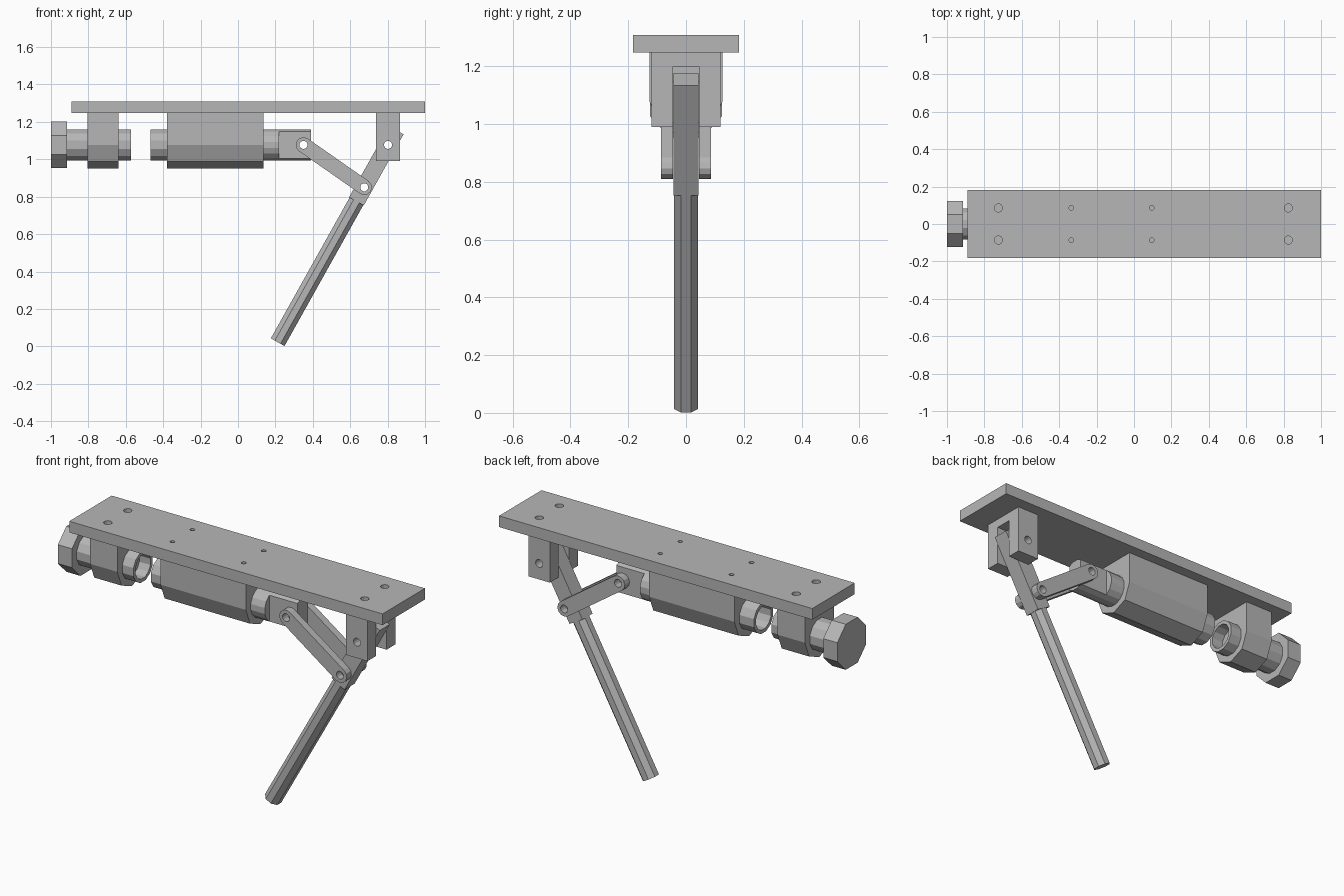
import bpy, bmesh, math
from mathutils import Vector, Matrix

default = bpy.data.objects.get("Cube")
if default:
    bpy.data.objects.remove(default, do_unlink=True)

GREY = (0.47, 0.47, 0.47, 1)
steel = bpy.data.materials.new("steel_grey")
steel.use_nodes = True
steel.diffuse_color = GREY
steel.node_tree.nodes["Principled BSDF"].inputs["Base Color"].default_value = GREY

AXIS_Z = 1.077          # height of the plunger line
TO_3D = {"x": lambda u, v, d: (d, u, v),
         "y": lambda u, v, d: (u, d, v),
         "z": lambda u, v, d: (u, v, d)}


def prism(name, profile, axis, start, end):
    """Extrude a flat profile along one axis."""
    bm = bmesh.new()
    put = TO_3D[axis]
    face = bm.faces.new([bm.verts.new(put(u, v, start)) for u, v in profile])
    new = bmesh.ops.extrude_face_region(bm, geom=[face])["geom"]
    shift = Vector(put(0, 0, end - start))
    bmesh.ops.translate(bm, vec=shift, verts=[g for g in new if isinstance(g, bmesh.types.BMVert)])
    bmesh.ops.recalc_face_normals(bm, faces=bm.faces)
    mesh = bpy.data.meshes.new(name)
    bm.to_mesh(mesh)
    bm.free()
    mesh.materials.append(steel)
    obj = bpy.data.objects.new(name, mesh)
    bpy.context.collection.objects.link(obj)
    return obj


def rect(u0, u1, v0, v1):
    return [(u0, v0), (u1, v0), (u1, v1), (u0, v1)]


def arc(cu, cv, r, a0, a1, steps):
    angles = [math.radians(a0 + (a1 - a0) * i / steps) for i in range(steps + 1)]
    return [(cu + r * math.cos(a), cv + r * math.sin(a)) for a in angles]


def ngon(cu, cv, flat_radius, sides):
    """Regular polygon with a flat side on top; size measured to the flats."""
    half = 180 / sides
    return arc(cu, cv, flat_radius / math.cos(math.radians(half)), half, 360 + half, sides)[:-1]


def cut(obj, cutter):
    mod = obj.modifiers.new("cut", "BOOLEAN")
    mod.operation, mod.solver, mod.object = "DIFFERENCE", "EXACT", cutter
    bpy.context.view_layer.objects.active = obj
    bpy.ops.object.modifier_apply(modifier=mod.name)
    bpy.data.objects.remove(cutter, do_unlink=True)


def pin_hole(obj, x, z):
    cut(obj, prism("hole_cutter", ngon(x, z, 0.021, 12), "y", -0.3, 0.3))


# Mounting plate with bolt holes
plate = prism("mounting_plate", rect(-0.89, 1.0, -0.183, 0.183), "z", 1.247, 1.308)
for x, r in ((-0.725, 0.021), (0.825, 0.021), (-0.335, 0.012), (0.095, 0.012)):
    for y in (-0.086, 0.086):
        cut(plate, prism("bolt_cutter", ngon(x, y, r, 12), "z", 1.2, 1.4))

# Hangers with a faceted round underside
hanger = [(0.126, 1.247), (-0.126, 1.247)] + arc(0, AXIS_Z, 0.126, 180, 360, 4)
prism("rear_hanger", hanger, "x", -0.805, -0.64)
prism("plunger_barrel", hanger, "x", -0.38, 0.135)

# Adjusting knob and its hollow screw
prism("adjusting_knob", ngon(0, AXIS_Z, 0.124, 8), "x", -1.0, -0.915)
screw = prism("adjusting_screw", ngon(0, AXIS_Z, 0.083, 12), "x", -0.93, -0.573)
cut(screw, prism("bore_cutter", ngon(0, AXIS_Z, 0.064, 12), "x", -0.8, -0.5))

# Plunger: hollow tip, round shank and flattened lug
tip = prism("plunger_tip", ngon(0, AXIS_Z, 0.083, 12), "x", -0.468, -0.2)
cut(tip, prism("bore_cutter", ngon(0, AXIS_Z, 0.064, 12), "x", -0.6, -0.25))
rod = prism("plunger_rod", ngon(0, AXIS_Z, 0.083, 16), "x", 0.0, 0.39)
for side in (-1, 1):
    y0, y1 = sorted((side * 0.044, side * 0.2))
    cut(rod, prism("flat_cutter", rect(y0, y1, 0.9, 1.25), "x", 0.22, 0.5))

# Pivot points of the linkage
rod_pin = Vector((0.35, AXIS_Z))
lever_pin = Vector((0.675, 0.85))
clevis_pin = Vector((0.802, AXIS_Z))
pin_hole(rod, *rod_pin)

# Clevis bracket
clevis = prism("clevis_bracket", rect(0.737, 0.865, 0.99, 1.247), "y", -0.12, 0.12)
cut(clevis, prism("slot_cutter", rect(-0.045, 0.045, 0.9, 1.2), "x", 0.6, 1.0))
pin_hole(clevis, *clevis_pin)

# Links on both sides of the lever
span = lever_pin - rod_pin
heading = math.degrees(math.atan2(span.y, span.x))
outline = (arc(*rod_pin, 0.041, heading + 90, heading + 270, 6)
           + arc(*lever_pin, 0.041, heading - 90, heading + 90, 6))
for label, y0, y1 in (("right", -0.086, -0.045), ("left", 0.045, 0.086)):
    link = prism(label + "_link", outline, "y", y0, y1)
    pin_hole(link, *rod_pin)
    pin_hole(link, *lever_pin)

# Lever: square head and faceted handle, built upright and then tilted
foot = Vector((0.212, 0, 0.022))
direction = Vector((clevis_pin.x, 0, clevis_pin.y)) - foot
reach = direction.length
tilt = Matrix.Translation(foot) @ Matrix.Rotation(math.atan2(direction.x, direction.z), 4, "Y")
handle = prism("lever_handle", ngon(0, 0, 0.042, 8), "z", 0, 0.9)
head = prism("lever_head", rect(-0.045, 0.045, -0.0435, 0.0435), "z", 0.863, reach + 0.09)
for part in (handle, head):
    part.data.transform(tilt)
pin_hole(head, *lever_pin)
pin_hole(head, *clevis_pin)
